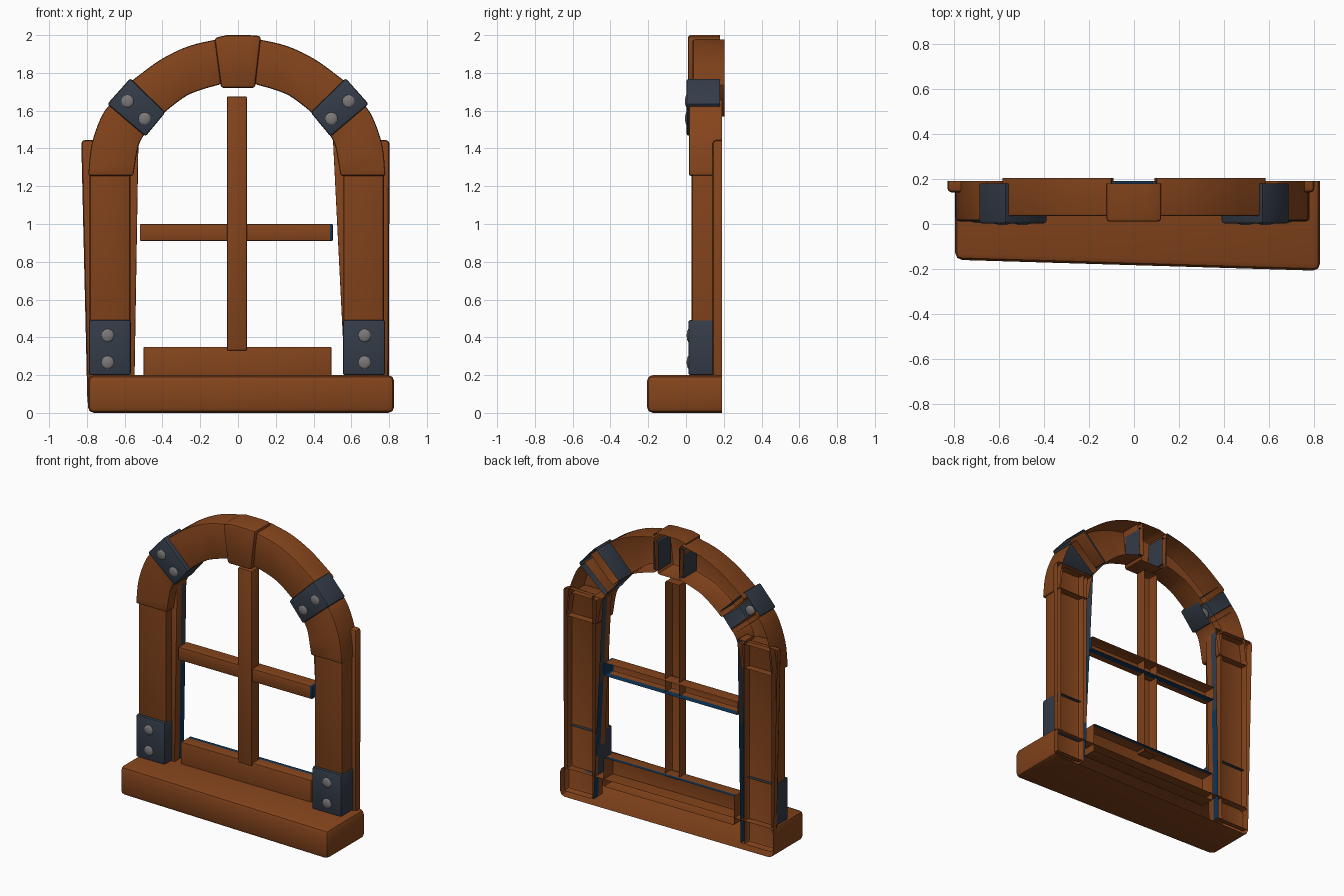
import bpy, bmesh, math
from mathutils import Vector

if "Cube" in bpy.data.objects:
    bpy.data.objects.remove(bpy.data.objects["Cube"], do_unlink=True)


def material(name, rgb):
    m = bpy.data.materials.new(name)
    m.use_nodes = True
    col = (*rgb, 1.0)
    m.diffuse_color = col
    node = m.node_tree.nodes["Principled BSDF"]
    node.inputs["Base Color"].default_value = col
    node.inputs["Roughness"].default_value = 0.8
    return m


WOOD = material("warm_wood", (0.23, 0.058, 0.0115))
IRON = material("slate_iron", (0.034, 0.045, 0.065))
STEEL = material("grey_rivet", (0.2, 0.19, 0.19))
BLUE = material("dark_blue_edge", (0.005, 0.036, 0.095))


def finish(name, bm, mats):
    me = bpy.data.meshes.new(name)
    bm.to_mesh(me)
    bm.free()
    ob = bpy.data.objects.new(name, me)
    bpy.context.collection.objects.link(ob)
    for m in mats:
        me.materials.append(m)
    bpy.ops.object.select_all(action="DESELECT")
    ob.select_set(True)
    bpy.context.view_layer.objects.active = ob
    bpy.ops.object.shade_smooth_by_angle(angle=math.radians(40))


def shell(name, outline, front, back, mats=(WOOD,), bevel=0.012, skew=0.0,
          cuts=(), paint=None):
    """Extruded x/z outline with rounded front edges and an open back."""
    bm = bmesh.new()
    f = [bm.verts.new((x, front - skew * x, z)) for x, z in outline]
    b = [bm.verts.new((x, back, z)) for x, z in outline]
    bm.faces.new(f)
    n = len(f)
    for i in range(n):
        j = (i + 1) % n
        bm.faces.new((f[i], b[i], b[j], f[j]))
    bmesh.ops.recalc_face_normals(bm, faces=bm.faces)
    # An open shell can be flipped: make the front face look forward
    cap = min(bm.faces, key=lambda fc: fc.calc_center_median().y)
    if cap.normal.y > 0:
        bmesh.ops.reverse_faces(bm, faces=bm.faces)
    if bevel:
        sharp = [e for e in bm.edges
                 if len(e.link_faces) == 2 and e.calc_face_angle() > 0.7]
        bmesh.ops.bevel(bm, geom=sharp, offset=bevel, segments=2,
                        profile=0.5, affect="EDGES", clamp_overlap=True)
    # Cut the faces where the colour changes, then colour them by rule
    for co, no in cuts:
        bmesh.ops.bisect_plane(bm, geom=bm.verts[:] + bm.edges[:] + bm.faces[:],
                               plane_co=co, plane_no=no)
    if paint:
        bm.normal_update()
        for fc in bm.faces:
            fc.material_index = paint(fc.calc_center_median(), fc.normal)
    finish(name, bm, mats)


def rect(x0, x1, z0, z1):
    return [(x0, z0), (x1, z0), (x1, z1), (x0, z1)]


def smooth_path(points, steps=4):
    """Catmull-Rom curve through a few points."""
    p = [Vector(q) for q in points]
    p = [2 * p[0] - p[1]] + p + [2 * p[-1] - p[-2]]
    out = []
    for i in range(1, len(p) - 2):
        a, b, c, d = p[i - 1:i + 3]
        for k in range(steps):
            t = k / steps
            out.append(0.5 * (2 * b + (c - a) * t + (2 * a - 5 * b + 4 * c - d) * t ** 2
                              + (3 * b - a - 3 * c + d) * t ** 3))
    return [tuple(q) for q in out + [p[-2]]]


def rivet(name, x, z, y):
    bm = bmesh.new()
    bmesh.ops.create_uvsphere(bm, u_segments=12, v_segments=8, radius=0.036)
    for v in bm.verts:
        v.co = (v.co.x + x, v.co.y * 0.35 + y, v.co.z + z)
    finish(name, bm, [STEEL])


# Sill, deeper towards one end
shell("sill", rect(-0.795, 0.827, 0, 0.2), -0.183, 0.19, bevel=0.032, skew=0.03)

# Glazing bars
shell("bottom_rail", rect(-0.5, 0.495, 0.15, 0.35), 0.09, 0.19, (WOOD, BLUE), 0.006,
      cuts=[((0, 0.165, 0), (0, 1, 0))],
      paint=lambda c, n: int(c.y > 0.165 and n.z > 0.5))
shell("cross_bar", rect(-0.52, 0.502, 0.91, 1.0), 0.09, 0.18, (WOOD, BLUE), 0.006,
      cuts=[((0, 0.135, 0), (0, 1, 0)), ((0.488, 0, 0), (1, 0, 0))],
      paint=lambda c, n: int((n.z < -0.9 and c.y > 0.135) or c.x > 0.488))
shell("upright_bar", rect(-0.058, 0.047, 0.33, 1.675), 0.08, 0.16, bevel=0.006)

# Keystone and the plates inside its joints
shell("keystone", [(-0.09, 1.72), (0.09, 1.72), (0.122, 1.995), (0.06, 2.0),
                   (-0.06, 2.0), (-0.125, 1.985)], 0.01, 0.18, bevel=0.015)
for side, s in (("right", -1), ("left", 1)):
    shell("keystone_plate_" + side,
          [(s * x, z) for x, z in rect(0.08, 0.115, 1.75, 1.945)],
          0.05, 0.19, (IRON,), bevel=0)

# Outer and inner edges of the curved frame, for the right side
outer_low = [(-0.793, 1.255), (-0.775, 1.42), (-0.72, 1.575), (-0.655, 1.66)]
inner_low = [(-0.555, 1.255), (-0.53, 1.4), (-0.505, 1.46), (-0.475, 1.495)]
outer_high = [(-0.59, 1.735), (-0.53, 1.783), (-0.405, 1.873), (-0.26, 1.942), (-0.1, 1.98)]
inner_high = [(-0.415, 1.565), (-0.36, 1.615), (-0.27, 1.68), (-0.18, 1.715), (-0.09, 1.74)]

# Side frames: sign, then outer and inner x of the backing at the foot and top
sides = (("right", 1, (-0.797, -0.83), (-0.55, -0.527)),
         ("left", -1, (0.798, 0.802), (0.573, 0.503)))
for side, s, outer, inner in sides:
    def place(points, shift=0.012):
        return points if s > 0 else [(-x - shift, z) for x, z in points]

    # Post, the wider board behind it, and the jamb lining the opening
    shell("post_" + side,
          place([(-0.785, 0.2), (-0.57, 0.2), (-0.57, 1.26), (-0.56, 1.42),
                 (-0.765, 1.42), (-0.785, 1.26)]), 0.03, 0.19, bevel=0.015)
    seam = -0.58 * s
    shell("backing_board_" + side,
          [(outer[0], 0.04), (seam, 0.04), (seam, 1.44), (outer[1], 1.445)],
          0.14, 0.19, bevel=0.02)
    shell("inner_jamb_" + side,
          [(seam, 0.04), (inner[0], 0.04), (inner[1], 1.44), (seam, 1.44)],
          0.09, 0.19, (WOOD, BLUE, IRON), 0.005,
          cuts=[((0, 0.14, 0), (0, 1, 0)), ((0, 0, 0.85), (0, 0, 1))],
          paint=lambda c, n: (2 if c.z > 0.85 else 1)
          if c.y > 0.14 and n.x * s > 0.5 else 0)

    # Curved frame in two lengths, with a gap under the clamp
    low = smooth_path(outer_low) + smooth_path(inner_low)[::-1]
    high = smooth_path(outer_high) + smooth_path(inner_high)[::-1]
    shell("arch_lower_" + side, place(low), 0.015, 0.19, bevel=0.012)
    shell("arch_upper_" + side, place(high, 0), 0.035, 0.205, bevel=0.012)

    # Iron fittings
    shell("arch_clamp_" + side,
          place([(-0.692, 1.635), (-0.57, 1.772), (-0.385, 1.59), (-0.49, 1.463)], 0),
          0.002, 0.18, (IRON,))
    shell("foot_bracket_" + side, place(rect(-0.79, -0.567, 0.2, 0.492)),
          0.012, 0.165, (IRON,))

    # Rivets
    spots = place([(-0.69, 0.41), (-0.69, 0.268)], 0.02)
    spots += place([(-0.585, 1.65), (-0.495, 1.558)], 0)
    for i, (x, z) in enumerate(spots):
        rivet(f"rivet_{side}_{i + 1}", x, z, 0.016 if z < 1 else 0.007)
